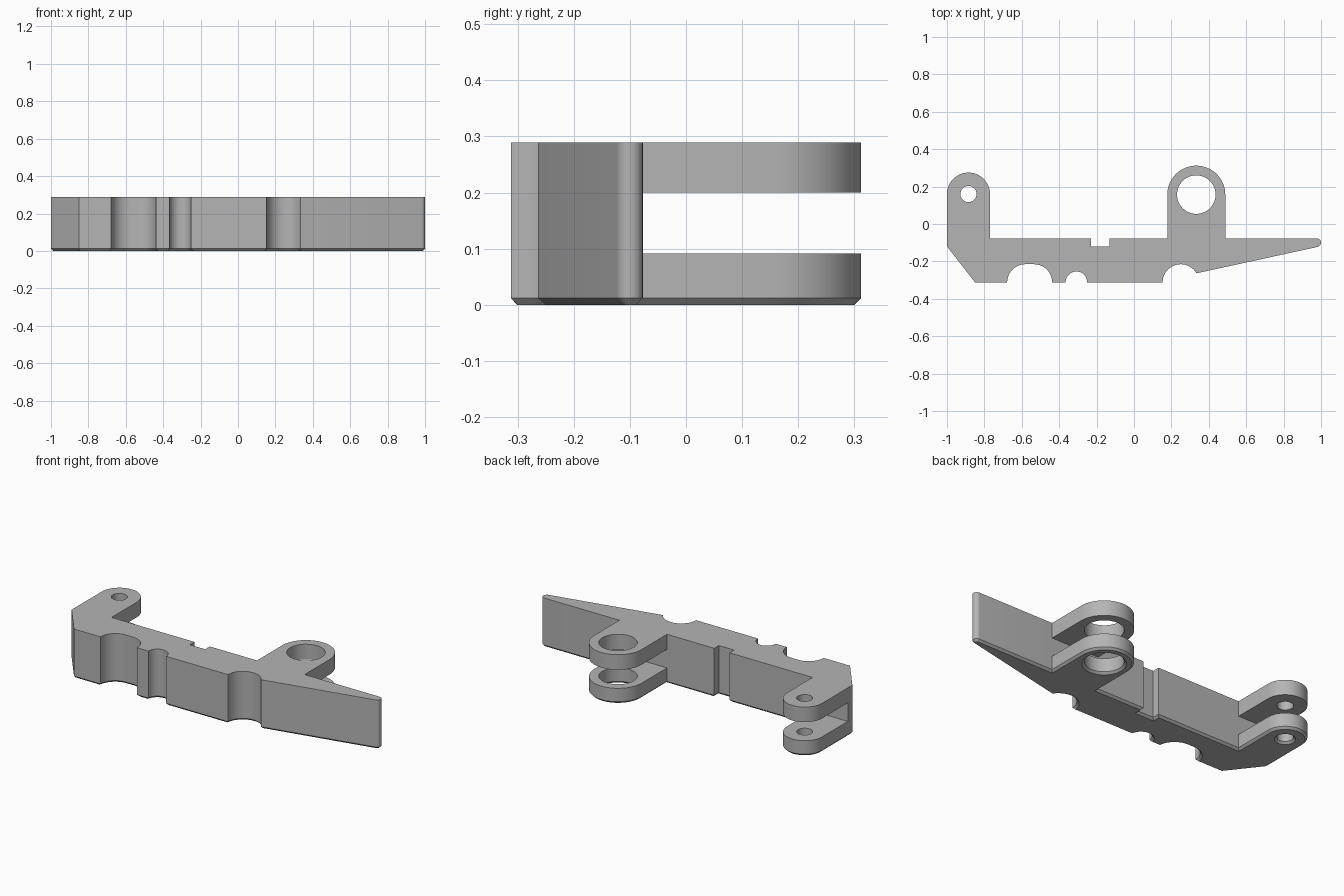
import bpy, bmesh, math

old = bpy.data.objects.get("Cube")
if old:
    bpy.data.objects.remove(old, do_unlink=True)

HEIGHT, CHAMFER = 0.289, 0.012
BACK, FRONT = -0.077, -0.312
GAP = (0.091, 0.2)
# Lugs: centre x, centre y, outer radius, hole radius
LUGS = {"small": (-0.885, 0.16, 0.115, 0.043), "large": (0.333, 0.157, 0.155, 0.103)}

grey = bpy.data.materials.new("plain grey")
grey.use_nodes = True
colour = (0.46, 0.46, 0.46, 1)
grey.diffuse_color = colour
grey.node_tree.nodes["Principled BSDF"].inputs["Base Color"].default_value = colour


def arc(cx, cy, r, start, end, steps=16):
    """Points along an arc, angles in degrees."""
    angles = [math.radians(start + (end - start) * i / steps) for i in range(steps + 1)]
    return [(cx + r * math.cos(a), cy + r * math.sin(a)) for a in angles]


def lug_outline(name):
    """Lug outline, walked from its right root to its left side."""
    x, y, r, _ = LUGS[name]
    return [(x + r, BACK)] + arc(x, y, r, 0, 180, 32)


def finish(bm, name, cutter=False):
    bmesh.ops.recalc_face_normals(bm, faces=bm.faces)
    mesh = bpy.data.meshes.new(name)
    bm.to_mesh(mesh)
    bm.free()
    obj = bpy.data.objects.new(name, mesh)
    bpy.context.collection.objects.link(obj)
    mesh.materials.append(grey)
    obj.hide_render = cutter
    return obj


def gap_cutter(name):
    """Box that splits a lug into an upper and a lower ear."""
    x, y, r, _ = LUGS[name]
    bm = bmesh.new()
    bmesh.ops.create_cube(bm, size=1)
    top = y + r + 0.1
    bmesh.ops.scale(bm, vec=(2 * r + 0.06, top - BACK, GAP[1] - GAP[0]), verts=bm.verts)
    bmesh.ops.translate(bm, vec=(x, (top + BACK) / 2, sum(GAP) / 2), verts=bm.verts)
    return finish(bm, name + "_gap_cutter", True)


def hole_cutter(name):
    """Round cutter, flared at the bottom for the chamfer."""
    x, y, _, r = LUGS[name]
    bm = bmesh.new()
    rings = []
    for z, radius in ((-0.01, r + CHAMFER + 0.01), (CHAMFER, r), (HEIGHT + 0.1, r)):
        rings.append([bm.verts.new((px, py, z)) for px, py in arc(x, y, radius, 0, 360, 48)[:-1]])
    for low, high in zip(rings, rings[1:]):
        for i in range(len(low)):
            j = (i + 1) % len(low)
            bm.faces.new((low[i], low[j], high[j], high[i]))
    bm.faces.new(rings[0])
    bm.faces.new(rings[-1])
    return finish(bm, name + "_hole_cutter", True)


# Outline, counterclockwise from the chamfered front corner
outline = [(-1, -0.12), (-0.85, FRONT)]
outline += arc(-0.581, FRONT, 0.097, 180, 90) + arc(-0.535, FRONT, 0.097, 90, 0)
outline += arc(-0.308, FRONT, 0.058, 180, 0)
outline += arc(0.25, FRONT, 0.097, 180, 30, 20)
outline += arc(0.977, BACK - 0.023, 0.023, -77, 90, 12)
outline += lug_outline("large") + [(LUGS["large"][0] - LUGS["large"][2], BACK)]
outline += [(-0.13, BACK), (-0.13, -0.12), (-0.23, -0.12), (-0.23, BACK)]
outline += lug_outline("small")

# Solid body with a chamfered bottom rim
bm = bmesh.new()
bottom = bm.faces.new([bm.verts.new((x, y, CHAMFER)) for x, y in outline])
raised = bmesh.ops.extrude_face_region(bm, geom=[bottom], use_keep_orig=True)
top_verts = [v for v in raised["geom"] if isinstance(v, bmesh.types.BMVert)]
bmesh.ops.translate(bm, vec=(0, 0, HEIGHT - CHAMFER), verts=top_verts)
bmesh.ops.recalc_face_normals(bm, faces=bm.faces)
bottom = [f for f in bm.faces if all(v.co.z < CHAMFER + 0.001 for v in f.verts)]
bmesh.ops.inset_region(bm, faces=bottom, thickness=CHAMFER, use_even_offset=True)
for v in {v for f in bottom for v in f.verts}:
    v.co.z = 0
body = finish(bm, "bracket_body")

# Cut the gaps and the pin holes
cutters = [make(name) for name in LUGS for make in (gap_cutter, hole_cutter)]
for cutter in cutters:
    mod = body.modifiers.new(cutter.name, "BOOLEAN")
    mod.operation, mod.solver, mod.object = "DIFFERENCE", "EXACT", cutter

bpy.ops.object.select_all(action="DESELECT")
bpy.context.view_layer.objects.active = body
body.select_set(True)
for mod in list(body.modifiers):
    bpy.ops.object.modifier_apply(modifier=mod.name)
for cutter in cutters:
    bpy.data.objects.remove(cutter, do_unlink=True)
bpy.ops.object.shade_smooth_by_angle(angle=math.radians(25))
